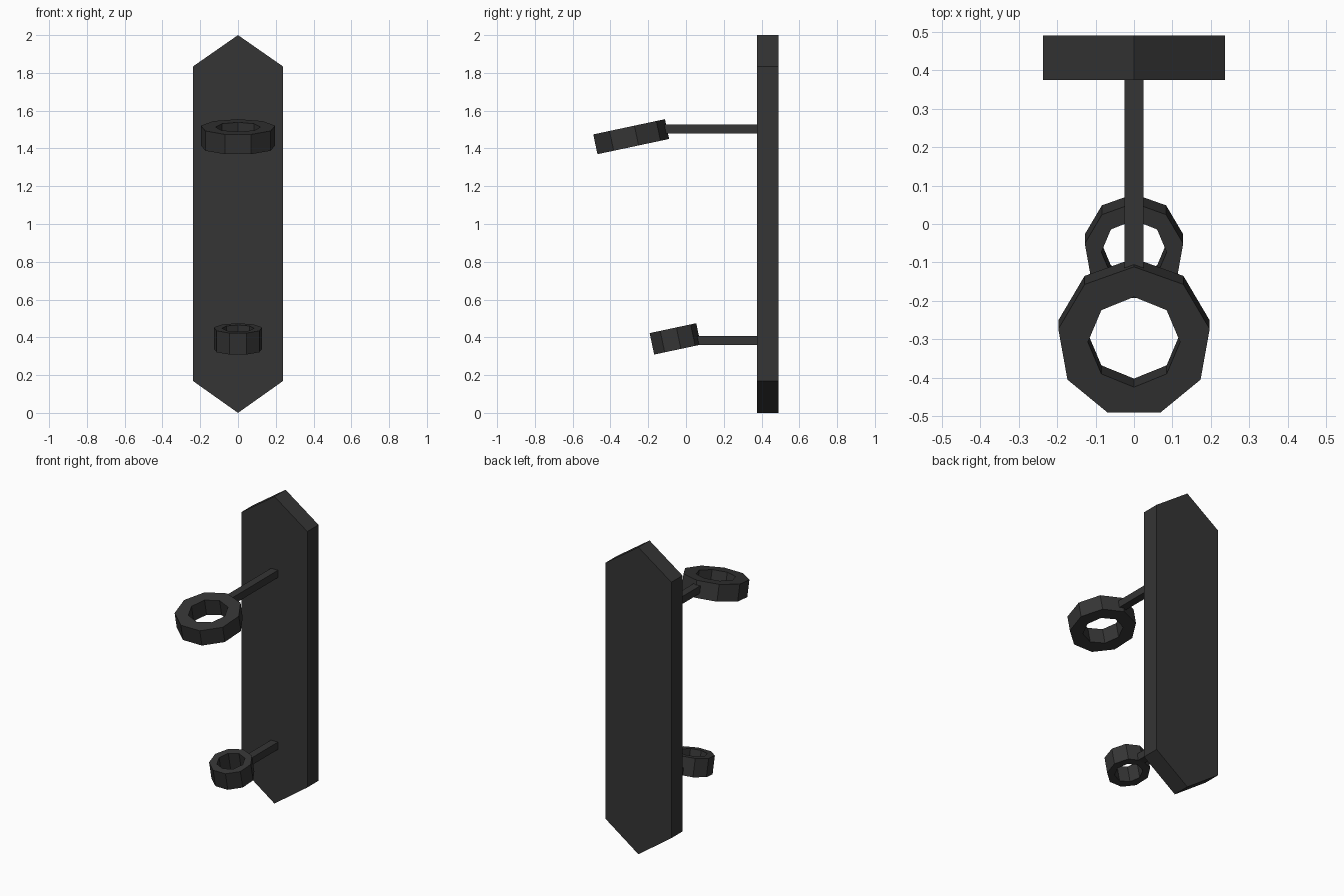
import bpy, bmesh
from math import sin, cos, pi, radians
from mathutils import Matrix, Vector

if "Cube" in bpy.data.objects:
    bpy.data.objects.remove(bpy.data.objects["Cube"])

dark = bpy.data.materials.new("dark_iron")
dark.diffuse_color = (0.035, 0.035, 0.035, 1)
dark.use_nodes = True
dark.node_tree.nodes["Principled BSDF"].inputs["Base Color"].default_value = dark.diffuse_color


def finish(name, bm):
    bmesh.ops.recalc_face_normals(bm, faces=bm.faces)
    me = bpy.data.meshes.new(name)
    bm.to_mesh(me)
    bm.free()
    me.materials.append(dark)
    ob = bpy.data.objects.new(name, me)
    bpy.context.collection.objects.link(ob)
    return ob


def prism(name, outline, depth, matrix):
    """Extrude a flat outline by depth along its local z, then place it."""
    bm = bmesh.new()
    face = bm.faces.new([bm.verts.new((x, y, 0)) for x, y in outline])
    top = bmesh.ops.extrude_face_region(bm, geom=[face])["geom"]
    bmesh.ops.translate(bm, vec=(0, 0, depth),
                        verts=[v for v in top if isinstance(v, bmesh.types.BMVert)])
    bm.transform(matrix)
    return finish(name, bm)


def polygon(sides, radius):
    # first corner points to the wall (+y)
    return [(radius * sin(2 * pi * i / sides), radius * cos(2 * pi * i / sides))
            for i in range(sides)]


def ring(name, centre, radius, hole_radius, height, tilt):
    """Nine-sided ring with an eight-sided hole, tipped forward."""
    place = (Matrix.Translation(centre) @ Matrix.Rotation(radians(tilt), 4, 'X'))
    body = prism(name, polygon(9, radius), height,
                 place @ Matrix.Translation((0, 0, -height / 2)))
    cutter = prism(name + "_hole_cutter", polygon(8, hole_radius), height * 2,
                   place @ Matrix.Translation((0, 0, -height)))
    cutter.hide_render = True
    cutter.hide_set(True)
    mod = body.modifiers.new("hole", 'BOOLEAN')
    mod.object = cutter
    mod.operation = 'DIFFERENCE'
    mod.solver = 'EXACT'
    # bake the cut and drop the cutter
    bpy.context.view_layer.update()
    deps = bpy.context.evaluated_depsgraph_get()
    cut = bpy.data.meshes.new_from_object(body.evaluated_get(deps))
    body.modifiers.clear()
    body.data = cut
    bpy.data.objects.remove(cutter)


def arm(name, z, y_front):
    bm = bmesh.new()
    bmesh.ops.create_cube(bm, size=1)
    length = 0.39 - y_front
    bm.transform(Matrix.Translation((0, y_front + length / 2, z))
                 @ Matrix.Diagonal((0.05, length, 0.048, 1)))
    finish(name, bm)


# wall plate with pointed ends
w = 0.237
plate = [(0, 0), (w, 0.168), (w, 1.835), (0, 2), (-w, 1.835), (-w, 0.168)]
prism("wall_plate", plate, 0.115,
      Matrix.Translation((0, 0.49, 0)) @ Matrix.Rotation(pi / 2, 4, 'X'))

# upper and lower holders
arm("upper_arm", 1.502, -0.13)
ring("upper_ring", Vector((0, -0.296, 1.461)), 0.2, 0.12, 0.107, 12)
arm("lower_arm", 0.383, 0.04)
ring("lower_ring", Vector((0, -0.061, 0.391)), 0.13, 0.085, 0.116, 12)
